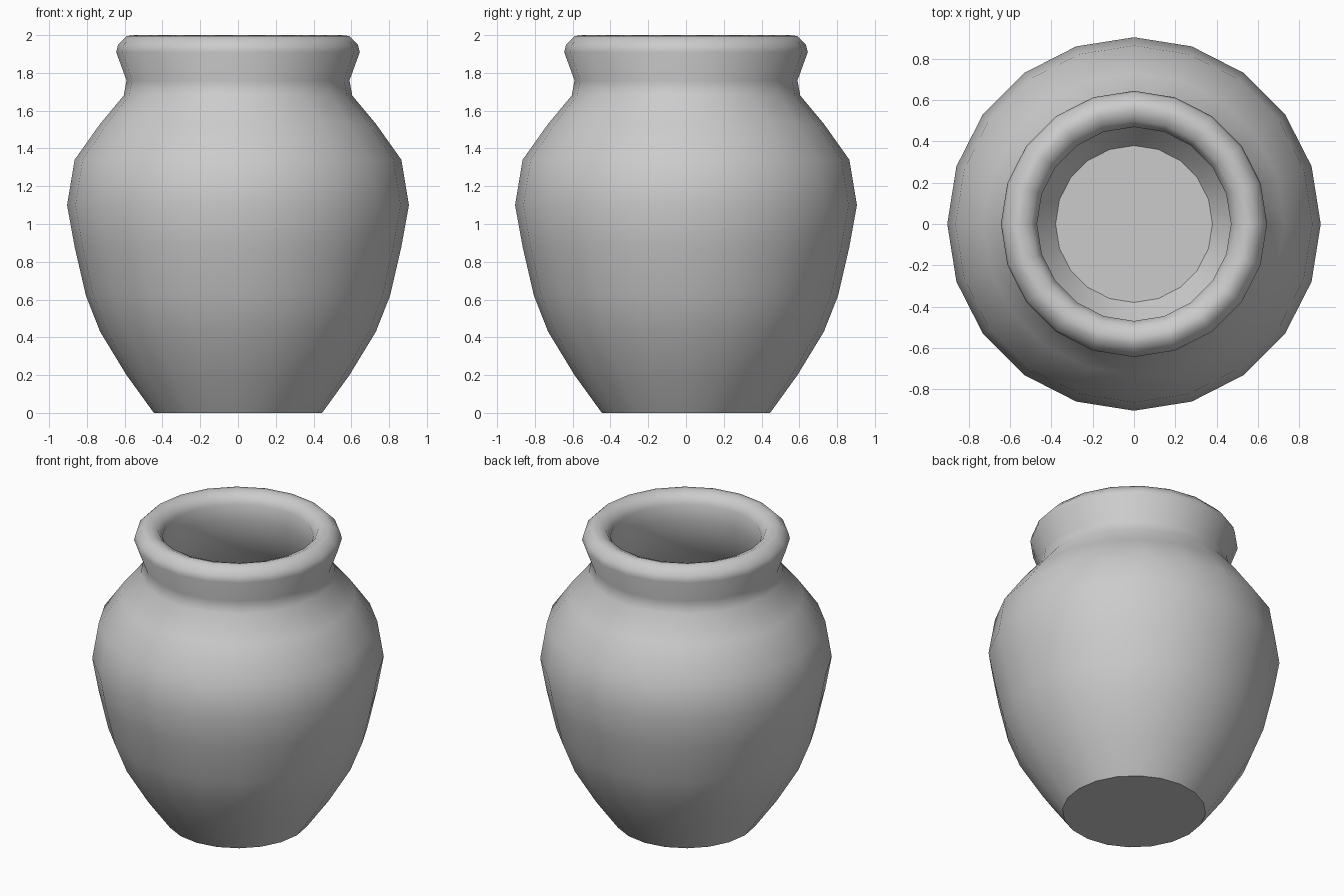
import bpy, bmesh, math

if "Cube" in bpy.data.objects:
    bpy.data.objects.remove(bpy.data.objects["Cube"])

SIDES = 20

# Half section (radius, height): outside from foot to rim, then inside down to the floor
outside = [(0.445, 0.0), (0.46, 0.02), (0.59, 0.2), (0.73, 0.43), (0.805, 0.62),
           (0.865, 0.88), (0.905, 1.1), (0.865, 1.34), (0.73, 1.53), (0.605, 1.68),
           (0.59, 1.76), (0.645, 1.91), (0.635, 1.95), (0.59, 1.995)]
inside = [(0.55, 2.0), (0.50, 1.98), (0.47, 1.93), (0.475, 1.82), (0.49, 1.66),
          (0.63, 1.48), (0.765, 1.3), (0.80, 1.1), (0.765, 0.9), (0.71, 0.65),
          (0.63, 0.45), (0.50, 0.24), (0.38, 0.09)]


def lathe(name, profile):
    bm = bmesh.new()
    rings = []
    for r, z in profile:
        rings.append([bm.verts.new((r * math.cos(2 * math.pi * i / SIDES),
                                    r * math.sin(2 * math.pi * i / SIDES), z))
                      for i in range(SIDES)])
    for a, b in zip(rings, rings[1:]):
        for i in range(SIDES):
            j = (i + 1) % SIDES
            bm.faces.new((a[i], a[j], b[j], b[i]))
    # Underside and inner floor
    bm.faces.new(rings[0][::-1])
    bm.faces.new(rings[-1])
    bmesh.ops.recalc_face_normals(bm, faces=bm.faces)
    mesh = bpy.data.meshes.new(name)
    bm.to_mesh(mesh)
    bm.free()
    obj = bpy.data.objects.new(name, mesh)
    bpy.context.collection.objects.link(obj)
    return obj


# Hollow pot with rolled rim
pot = lathe("clay_pot", outside + inside)
bpy.context.view_layer.objects.active = pot
pot.select_set(True)
bpy.ops.object.shade_smooth_by_angle(angle=math.radians(40))
